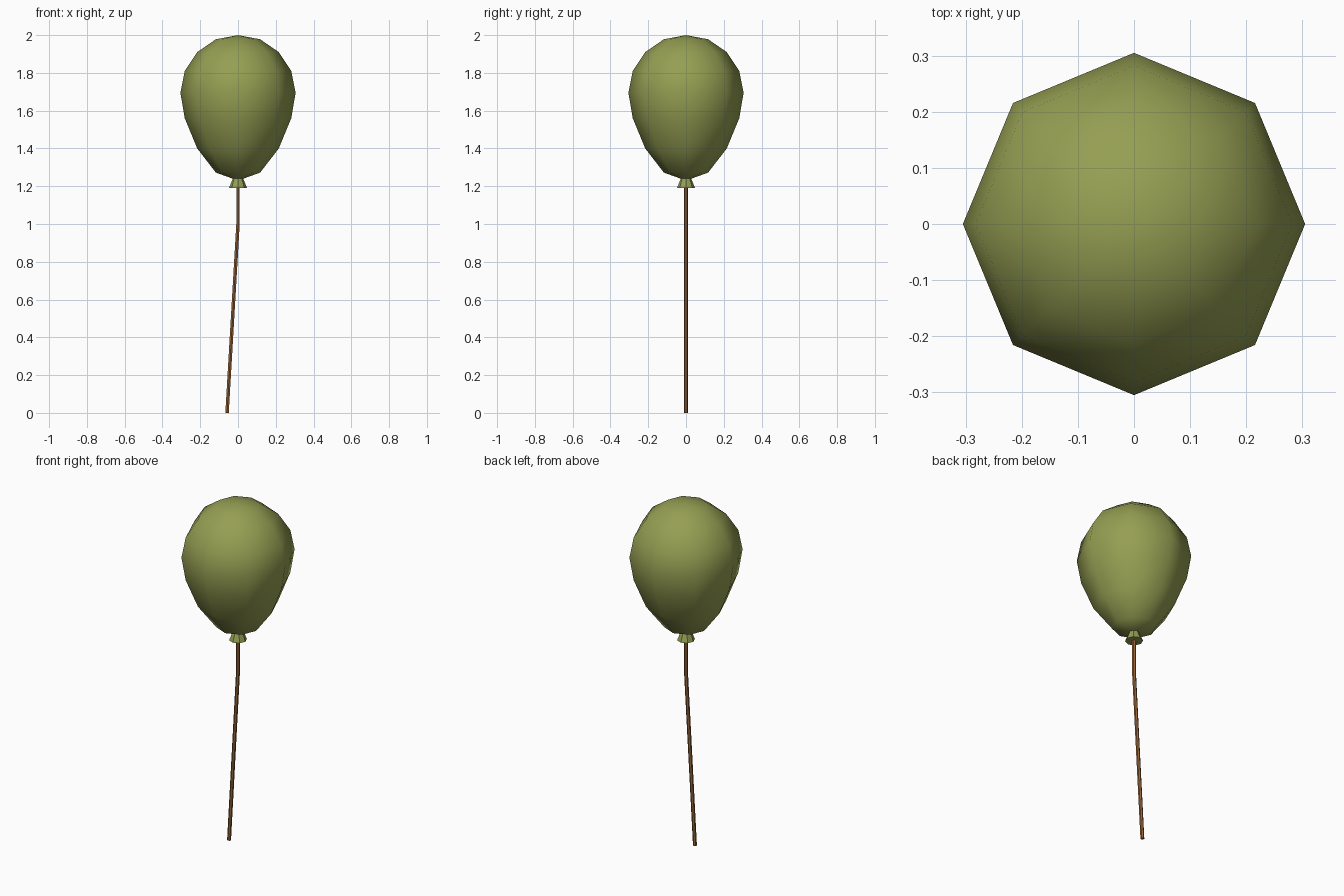
import bpy, bmesh, math
from mathutils import Vector

if "Cube" in bpy.data.objects:
    bpy.data.objects.remove(bpy.data.objects["Cube"])


def material(name, rgb):
    m = bpy.data.materials.new(name)
    m.diffuse_color = (*rgb, 1)
    m.use_nodes = True
    m.node_tree.nodes["Principled BSDF"].inputs["Base Color"].default_value = m.diffuse_color
    return m


def loft(name, rings, sides, mat, phase=0.0, smooth=False):
    """Join rings given as (x, z, radius); zero radius makes a pole."""
    bm = bmesh.new()
    loops = []
    for x, z, r in rings:
        n = sides if r > 0 else 1
        loops.append([bm.verts.new(Vector((
            x + r * math.cos(phase + math.tau * i / sides),
            r * math.sin(phase + math.tau * i / sides), z))) for i in range(n)])
    for a, b in zip(loops, loops[1:]):
        for i in range(sides):
            j = (i + 1) % sides
            quad = [a[i % len(a)], a[j % len(a)], b[j % len(b)], b[i % len(b)]]
            bm.faces.new(list(dict.fromkeys(quad)))
    for end in (loops[0], loops[-1]):
        if len(end) > 2:
            bm.faces.new(end)
    bmesh.ops.recalc_face_normals(bm, faces=bm.faces)
    for f in bm.faces:
        f.smooth = smooth
    me = bpy.data.meshes.new(name)
    bm.to_mesh(me)
    bm.free()
    me.materials.append(mat)
    ob = bpy.data.objects.new(name, me)
    bpy.context.collection.objects.link(ob)
    return ob


green = material("olive green", (0.30, 0.345, 0.085))
brown = material("string brown", (0.30, 0.13, 0.042))

# Balloon body: eight-sided, egg-shaped
loft("balloon", [(0, 1.23, 0), (0, 1.272, 0.117), (0, 1.40, 0.216),
                 (0, 1.56, 0.282), (0, 1.695, 0.305), (0, 1.81, 0.282),
                 (0, 1.91, 0.216), (0, 1.978, 0.117), (0, 2.0, 0)],
     8, green, smooth=True)

# Flared knot under the balloon
loft("knot", [(0, 1.19, 0.048), (0, 1.24, 0.028)], 8, green)

# String with a slight bend
loft("string", [(-0.058, 0, 0.0105), (0, 1.0, 0.0105), (0, 1.20, 0.0105)],
     6, brown, phase=math.pi / 2)
